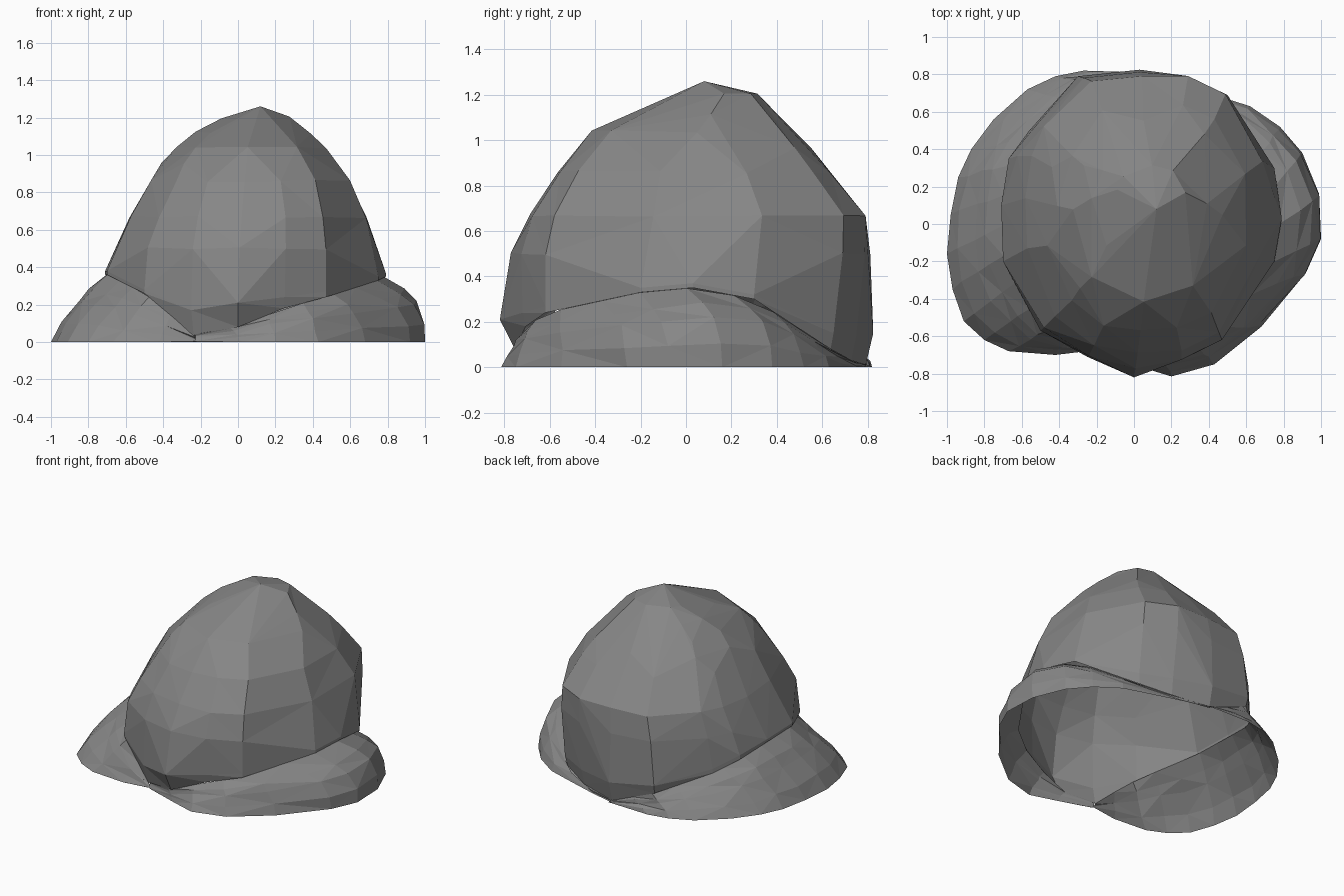
import bpy, bmesh, random, math
from mathutils import Vector

if "Cube" in bpy.data.objects:
    bpy.data.objects.remove(bpy.data.objects["Cube"])

random.seed(4)

grey = bpy.data.materials.new("dark_stone")
grey.diffuse_color = (.24, .24, .24, 1)
grey.use_nodes = True
grey.node_tree.nodes["Principled BSDF"].inputs["Base Color"].default_value = grey.diffuse_color


def finish(name, bm):
    bmesh.ops.triangulate(bm, faces=bm.faces)
    bmesh.ops.recalc_face_normals(bm, faces=bm.faces)
    me = bpy.data.meshes.new(name)
    bm.to_mesh(me)
    bm.free()
    me.materials.append(grey)
    ob = bpy.data.objects.new(name, me)
    bpy.context.collection.objects.link(ob)
    return ob


def jit(a):
    return random.uniform(-a, a)


# Widest outline of the main boulder: x, y, height, contact scale, contact height
plan = [(.79, .03, .37, 1, .35), (.75, .3, .32, 1, .30), (.5, .65, .15, .98, .08),
        (.3, .75, .14, .97, .03), (.03, .825, .15, .96, .01), (-.3, .79, .20, .98, .14),
        (-.56, .5, .28, 1, .25), (-.67, .35, .35, 1, .32), (-.71, .1, .38, 1, .36),
        (-.7, -.2, .38, 1, .36), (-.5, -.57, .28, 1, .26), (-.25, -.71, .17, .95, .04),
        (0, -.82, .21, .92, .08), (.25, -.72, .24, .98, .18), (.47, -.62, .27, 1, .24),
        (.75, -.2, .35, 1, .33)]
contact = [Vector((x * s, y * s, zc)) for x, y, z, s, zc in plan]

# Upper sections: z, x min, x max, y min, y max, corner fullness
sections = [(.50, -.66, .74, -.77, .815, .5), (.67, -.57, .68, -.69, .785, 1),
            (.86, -.465, .60, -.57, .645, .8), (.96, -.41, .53, -.49, .55, .7),
            (1.04, -.33, .465, -.41, .47, .6), (1.12, -.22, .39, -.2, .395, .4),
            (1.20, -.09, .28, 0, .32, 0)]

# Main boulder: hull over the sections, open below, with an undercut skirt
bm = bmesh.new()
ring = [bm.verts.new((x, y, z)) for x, y, z, s, zc in plan]
for z, x0, x1, y0, y1, full in sections:
    for i in range(0, 16, 1 if z < .9 else 2):
        u, v = (plan[i][0] - .04) / .75, plan[i][1] / .82
        r = math.hypot(u, v)
        f = 1 + (1 / r - 1) * min(1, z / .8)
        corner = .07 + (.05 if u > 0 and v > 0 else 0)
        f *= 1 + full * corner * abs(2 * u * v) / r ** 2
        j = .007
        bm.verts.new(((x0 + x1) / 2 + u * f * (x1 - x0) / 2 + jit(j),
                      (y0 + y1) / 2 + v * f * (y1 - y0) / 2 + jit(j), z + jit(j)))
bm.verts.new((.12, .08, 1.26))
bmesh.ops.convex_hull(bm, input=bm.verts)
bmesh.ops.recalc_face_normals(bm, faces=bm.faces)
bm.normal_update()
bmesh.ops.delete(bm, geom=[f for f in bm.faces if f.normal.z < -.3], context='FACES')
bmesh.ops.delete(bm, geom=[v for v in bm.verts if not v.link_faces and v not in ring],
                 context='VERTS')
bmesh.ops.dissolve_limit(bm, angle_limit=math.radians(5),
                         verts=[v for v in bm.verts if v not in ring], edges=bm.edges)
low = [bm.verts.new(c) for c in contact]
for i in range(16):
    k = (i + 1) % 16
    bm.faces.new((low[i], low[k], ring[k], ring[i]))
finish("main_boulder", bm)


def resample(pts, n):
    """n points evenly spaced along a polyline"""
    d = [0]
    for a, b in zip(pts, pts[1:]):
        d.append(d[-1] + (b - a).length)
    out = []
    for i in range(n):
        t = d[-1] * i / (n - 1)
        k = max(m for m in range(len(pts) - 1) if d[m] <= t)
        out.append(pts[k].lerp(pts[k + 1], min(1, (t - d[k]) / (d[k + 1] - d[k]))))
    return out


# Side boulders: bulging open shells from the ground rim up to the contact line
def side_boulder(name, rim, edge, bulge):
    bm = bmesh.new()
    n = len(rim)
    tops = resample(edge, n)
    heights = (0, .28, .62, .8, 1)
    rows = []
    for zf, hf in zip(heights, (0,) + bulge):
        row = []
        for i, (x, y) in enumerate(rim):
            w = math.sin(math.pi * i / (n - 1)) ** 2
            h = zf + (hf - zf) * w
            j = .008 if 0 < zf < 1 else 0
            c = tops[i]
            row.append(bm.verts.new((x + (c.x * .995 - x) * h + jit(j),
                                     y + (c.y * .995 - y) * h + jit(j),
                                     max(0, c.z * zf + jit(j)))))
        rows.append(row)
    for k, (a, b) in enumerate(zip(rows, rows[1:])):
        for i in range(n - 1):
            q = (a[i], a[i + 1], b[i + 1], b[i])
            tris = ((0, 1, 2), (0, 2, 3)) if (i + k) % 2 else ((0, 1, 3), (1, 2, 3))
            for t in tris:
                bm.faces.new([q[m] for m in t])
    finish(name, bm)


side_boulder("right_boulder",
             [(-.22, -.68), (.02, -.76), (.2, -.815), (.43, -.75), (.68, -.55),
              (.92, -.26), (1, -.08), (.99, .16), (.9, .38), (.78, .52),
              (.62, .63), (.43, .69), (.2, .76), (.03, .8)],
             contact[11:] + contact[:5], (.02, .2, .5, 1))

side_boulder("left_boulder",
             [(-.22, -.67), (-.42, -.70), (-.67, -.68), (-.8, -.62), (-.91, -.52),
              (-.97, -.35), (-1, -.16), (-.98, .05), (-.94, .25), (-.87, .4),
              (-.75, .56), (-.57, .72), (-.42, .79), (-.27, .82), (.05, .81)],
             contact[11:3:-1], (.18, .5, .7, 1))
